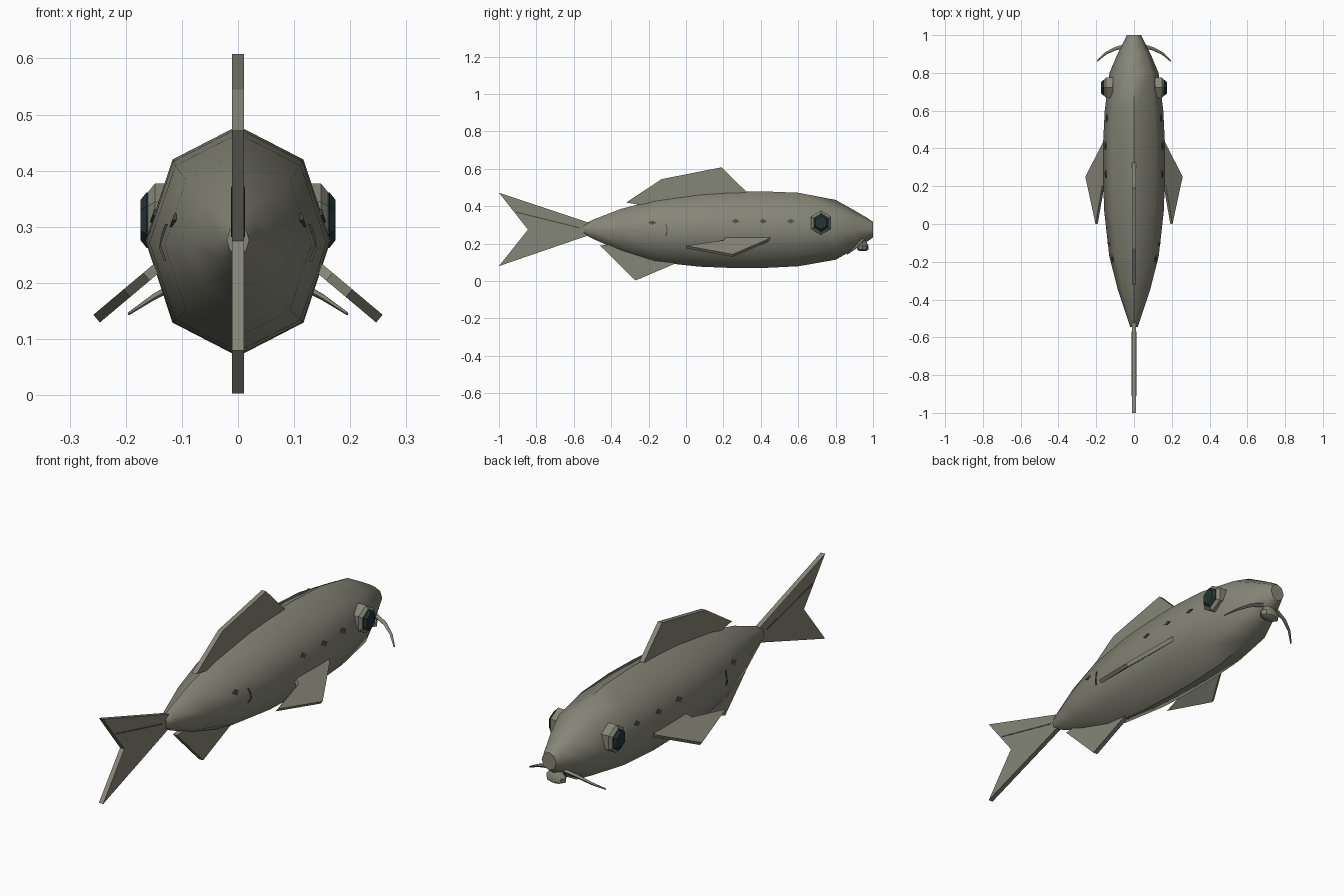
import bpy, bmesh, math
from mathutils import Vector, Matrix

if "Cube" in bpy.data.objects:
    bpy.data.objects.remove(bpy.data.objects["Cube"])

def material(name, rgb):
    m = bpy.data.materials.new(name)
    m.diffuse_color = (*rgb, 1)
    m.use_nodes = True
    m.node_tree.nodes["Principled BSDF"].inputs["Base Color"].default_value = m.diffuse_color
    return m

SKIN = material("olive grey skin", (0.235, 0.238, 0.185))
EYE = material("dark teal eye", (0.018, 0.035, 0.036))
SPOT = material("dark spot", (0.07, 0.07, 0.055))

def finish(name, bm, mat, angle=None):
    bmesh.ops.recalc_face_normals(bm, faces=bm.faces)
    me = bpy.data.meshes.new(name)
    bm.to_mesh(me)
    bm.free()
    ob = bpy.data.objects.new(name, me)
    bpy.context.collection.objects.link(ob)
    me.materials.append(mat)
    if angle:
        bpy.ops.object.select_all(action='DESELECT')
        ob.select_set(True)
        bpy.context.view_layer.objects.active = ob
        bpy.ops.object.shade_smooth_by_angle(angle=math.radians(angle))
    return ob

def loft(name, rings, mat, angle=None):
    """Skin a list of equal-length point rings and cap the ends."""
    bm = bmesh.new()
    vs = [[bm.verts.new(p) for p in r] for r in rings]
    n = len(rings[0])
    for a, b in zip(vs, vs[1:]):
        for i in range(n):
            bm.faces.new((a[i], a[(i + 1) % n], b[(i + 1) % n], b[i]))
    bm.faces.new(vs[0])
    bm.faces.new(vs[-1][::-1])
    return finish(name, bm, mat, angle)

def plate(name, pts, normal, thick, mat=SKIN):
    """Flat outline thickened evenly to both sides."""
    off = Vector(normal).normalized() * thick / 2
    return loft(name, [[Vector(p) - off for p in pts], [Vector(p) + off for p in pts]], mat)

# body: octagonal sections (y, half width, bottom, top)
BODY = [(-0.545, 0.020, 0.250, 0.303), (-0.50, 0.035, 0.227, 0.327), (-0.35, 0.085, 0.160, 0.385),
        (-0.17, 0.131, 0.103, 0.432), (0.07, 0.158, 0.077, 0.466), (0.22, 0.163, 0.071, 0.476),
        (0.40, 0.165, 0.069, 0.480), (0.60, 0.155, 0.079, 0.472), (0.80, 0.130, 0.114, 0.434),
        (0.90, 0.088, 0.170, 0.378), (0.97, 0.052, 0.212, 0.337), (1.0, 0.037, 0.233, 0.316)]

def ring(y, w, lo, hi):
    c, h = (lo + hi) / 2, (hi - lo) / 2
    return [(w * math.sin(k * math.pi / 4), y, c + h * math.cos(k * math.pi / 4)) for k in range(8)]

loft("body", [ring(*s) for s in BODY], SKIN, 50)

def flank_x(y, z):
    """Half width of the body at a point on its side."""
    for a, b in zip(BODY, BODY[1:]):
        if a[0] <= y <= b[0]:
            t = (y - a[0]) / (b[0] - a[0])
            w, lo, hi = (a[i] + (b[i] - a[i]) * t for i in (1, 2, 3))
            d = abs(z - (lo + hi) / 2) / ((hi - lo) / 2)
            return w * (1 - d * (1 - math.sqrt(0.5)) / math.sqrt(0.5))

# upright fins, outlined as (y, z)
FINS = {
    "dorsal_fin": [(-0.32, 0.42), (-0.13, 0.545), (0.19, 0.608), (0.325, 0.475), (0.1, 0.42), (-0.2, 0.40)],
    "anal_fin": [(-0.46, 0.19), (-0.27, 0.003), (-0.03, 0.105), (-0.15, 0.16), (-0.35, 0.2)],
    "tail_fin": [(-1.0, 0.472), (-0.52, 0.312), (-0.50, 0.275), (-0.52, 0.245), (-1.0, 0.08), (-0.845, 0.275)],
}
for name, pts in FINS.items():
    plate(name, [(0, y, z) for y, z in pts], (1, 0, 0), 0.022)
# fine crease along the tail
plate("tail_crease", [(0, -0.91, 0.372), (0, -0.57, 0.288), (0, -0.57, 0.282), (0, -0.91, 0.366)],
      (1, 0, 0), 0.025, SPOT)

for s, side in ((1, "right"), (-1, "left")):
    # pectoral fin sloping down and out
    fin = [(0.13, 0.46), (0.155, 0.44), (0.252, 0.25), (0.198, 0.0), (0.163, 0.2), (0.13, 0.22)]
    plate("pectoral_fin_" + side, [(s * x, y, 0.222 - 0.84 * (x - 0.15)) for x, y in fin],
          (s * 0.64, 0, 0.77), 0.018)

    # eye: six-sided socket ring and dark bulging eye
    def hexes(steps):
        return [[(s * x, 0.722 + r * math.sin(k * math.pi / 3), 0.312 + 1.05 * r * math.cos(k * math.pi / 3))
                 for k in range(6)] for x, r in steps]
    loft("eye_socket_" + side, hexes([(0.11, 0.062), (0.148, 0.062), (0.160, 0.048)]), SKIN)
    loft("eye_" + side, hexes([(0.13, 0.047), (0.163, 0.047), (0.174, 0.034)]), EYE)

    # diamond spots along the flank
    for i, (y, z) in enumerate([(-0.18, 0.312), (0.265, 0.32), (0.412, 0.32), (0.56, 0.32)]):
        x = flank_x(y, z)
        rings = [[(s * (x + dx + 0.33 * -dz), y + dy, z + dz)
                  for dy, dz in ((0.021, 0), (0, 0.012), (-0.021, 0), (0, -0.012))] for dx in (-0.004, 0.004)]
        loft(f"flank_spot_{side}_{i + 1}", rings, SPOT)

    # short curved mark behind the spots
    path = [(-0.108, 0.305), (-0.102, 0.285), (-0.102, 0.262), (-0.109, 0.24)]
    rings = [[(s * (flank_x(y, z) + dx), y + dy, z) for dx, dy in
              ((-0.004, -0.003), (0.004, -0.003), (0.004, 0.003), (-0.004, 0.003))] for y, z in path]
    loft("flank_mark_" + side, rings, SPOT)

    # tapering whisker
    path = [(0.035, 0.945, 0.222, 0.010), (0.10, 0.928, 0.202, 0.008),
            (0.15, 0.903, 0.175, 0.006), (0.195, 0.862, 0.145, 0.003)]
    rings = [[(s * (x + 0.5 * r * math.cos(a)), y + r * math.cos(a), z + r * math.sin(a))
              for a in (k * math.pi / 3 for k in range(6))] for x, y, z, r in path]
    loft("whisker_" + side, rings, SKIN, 60)

# rounded mouth under the snout
rings = [[(0.05 * r * math.cos(k * math.pi / 4), 0.945 + 0.031 * r * math.sin(k * math.pi / 4), z)
          for k in range(8)] for z, r in ((0.160, 0.6), (0.168, 0.95), (0.188, 1.0), (0.205, 0.7), (0.23, 0.5))]
loft("mouth", rings, SKIN, 40)
